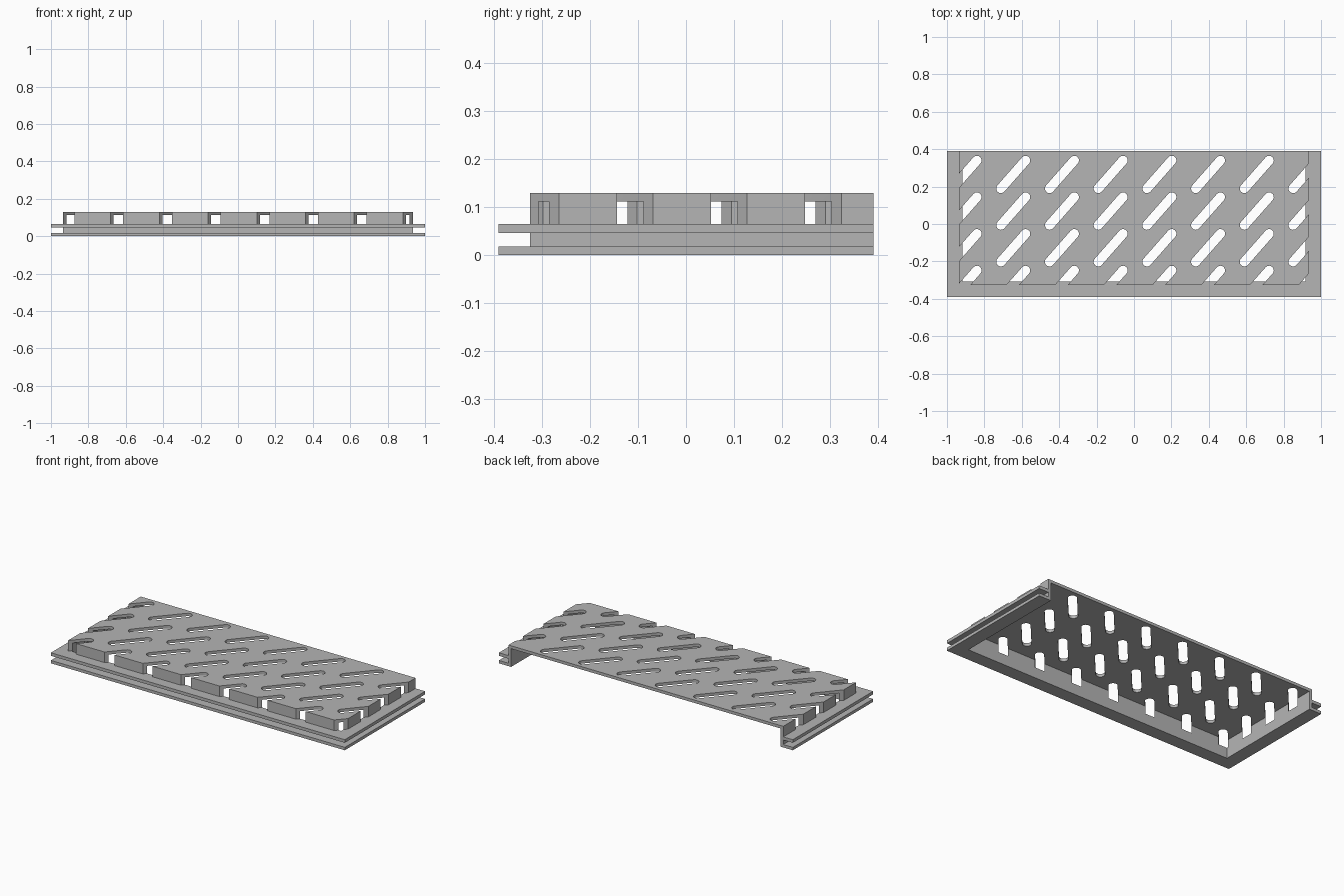
import bpy, bmesh
from math import pi, sin, cos, atan2

if "Cube" in bpy.data.objects:
    bpy.data.objects.remove(bpy.data.objects["Cube"], do_unlink=True)

HALF_X, FRONT, BACK = 0.935, -0.325, 0.39   # outer wall of the raised grate
TOP, LEDGE, LIP = 0.13, 0.065, 0.065        # heights and flange overhang
SKIN = 0.018                                # wall and deck thickness

grey = bpy.data.materials.new("plain_grey")
grey.use_nodes = True
colour = (0.46, 0.46, 0.46, 1)
grey.diffuse_color = colour
grey.node_tree.nodes["Principled BSDF"].inputs["Base Color"].default_value = colour


def make_object(name, bm):
    bmesh.ops.recalc_face_normals(bm, faces=bm.faces)
    mesh = bpy.data.meshes.new(name)
    bm.to_mesh(mesh)
    bm.free()
    mesh.materials.append(grey)
    obj = bpy.data.objects.new(name, mesh)
    bpy.context.collection.objects.link(obj)
    return obj


# Wall with two flanges: (outward offset, height), swept round three sides
profile = [(-SKIN, TOP - SKIN), (-SKIN, 0), (LIP, 0), (LIP, SKIN), (0, SKIN),
           (0, 0.046), (LIP, 0.046), (LIP, LEDGE), (0, LEDGE), (0, TOP)]
bm = bmesh.new()
stations = []
for side, at_back in ((-1, True), (-1, False), (1, False), (1, True)):
    stations.append([bm.verts.new((side * (HALF_X + o), BACK if at_back else FRONT - o, z))
                     for o, z in profile])
for a, b in zip(stations, stations[1:]):
    for i in range(len(profile) - 1):
        bm.faces.new((a[i], a[i + 1], b[i + 1], b[i]))
# Deck top, deck underside and the open back end
bm.faces.new([s[-1] for s in stations])
bm.faces.new([s[0] for s in stations])
bm.faces.new(stations[0] + stations[-1][::-1])
grate = make_object("grate_cover", bm)

# Slanted round-ended slots, cut through deck and upper wall
DX, DY, RADIUS, STEPS = 0.066, 0.075, 0.025, 10
angle = atan2(DY, DX)
bm = bmesh.new()
for col in range(8):
    for row in range(4):
        cx, cy = -0.906 + 0.2604 * col, 0.265 - 0.196 * row
        loop = []
        for end in (1, -1):
            for k in range(STEPS + 1):
                t = angle - end * pi / 2 + end * pi * k / STEPS if end == 1 else \
                    angle + pi / 2 + pi * k / STEPS
                loop.append((cx + end * DX + RADIUS * cos(t), cy + end * DY + RADIUS * sin(t)))
        low = [bm.verts.new((x, y, LEDGE)) for x, y in loop]
        high = [bm.verts.new((x, y, TOP + 0.1)) for x, y in loop]
        bm.faces.new(low)
        bm.faces.new(high)
        for i in range(len(loop)):
            j = (i + 1) % len(loop)
            bm.faces.new((low[i], low[j], high[j], high[i]))
cutter = make_object("slot_cutter", bm)
cutter.hide_render = True

cut = grate.modifiers.new("slots", "BOOLEAN")
cut.operation = "DIFFERENCE"
cut.solver = "EXACT"
cut.object = cutter
bpy.ops.object.select_all(action="DESELECT")
bpy.context.view_layer.objects.active = grate
grate.select_set(True)
bpy.ops.object.modifier_apply(modifier=cut.name)
bpy.data.objects.remove(cutter, do_unlink=True)
bpy.ops.object.shade_smooth_by_angle(angle=pi / 6)
